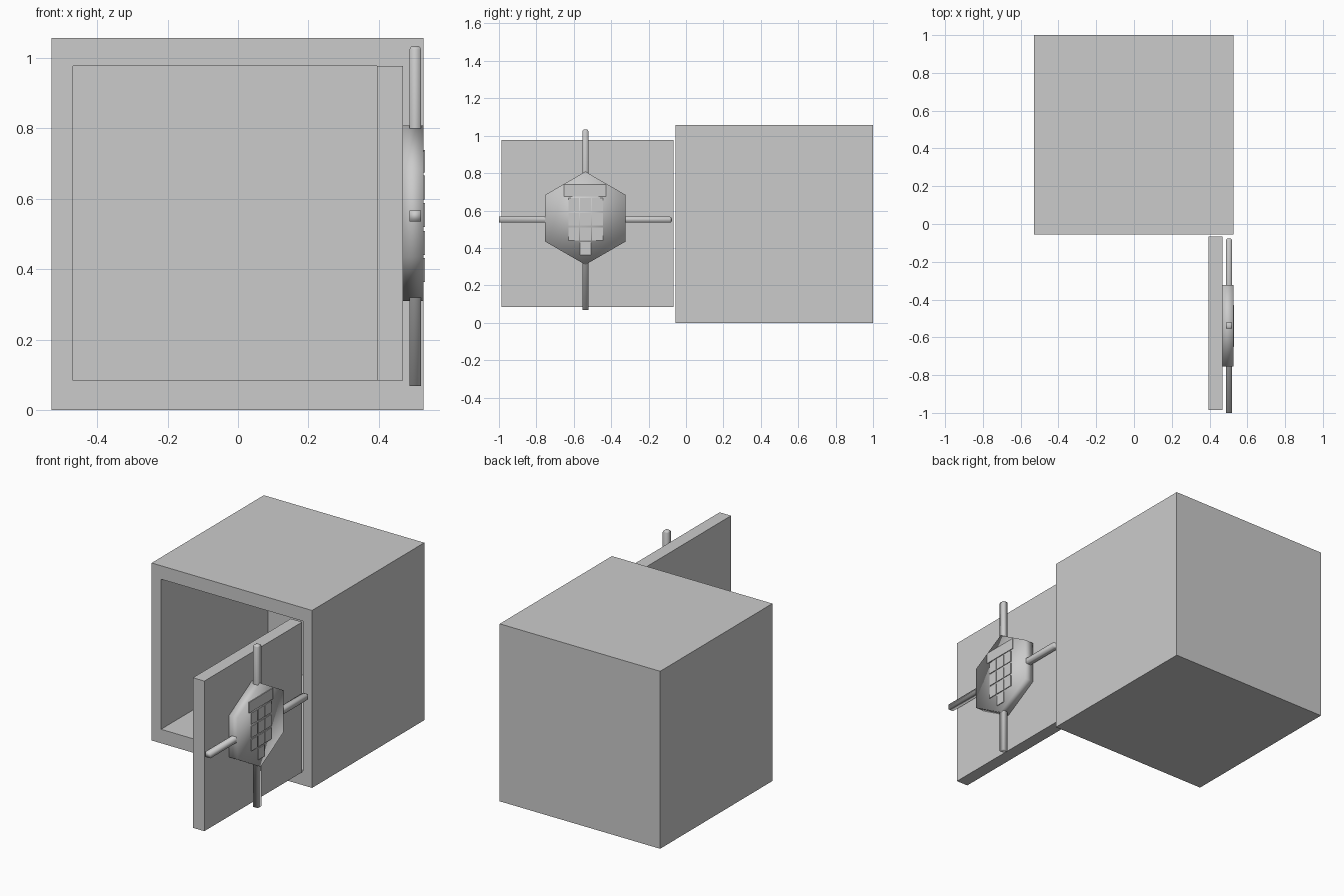
import bpy, bmesh, math
from mathutils import Matrix, Vector

if "Cube" in bpy.data.objects:
    bpy.data.objects.remove(bpy.data.objects["Cube"])


def finish(name, bm, smooth=False):
    bmesh.ops.recalc_face_normals(bm, faces=bm.faces[:])
    for f in bm.faces:
        f.smooth = smooth
    me = bpy.data.meshes.new(name)
    bm.to_mesh(me)
    bm.free()
    ob = bpy.data.objects.new(name, me)
    bpy.context.collection.objects.link(ob)
    return ob


def box_mesh(lo, hi):
    lo, hi = Vector(lo), Vector(hi)
    bm = bmesh.new()
    bmesh.ops.create_cube(bm, size=1, matrix=Matrix.Translation((lo + hi) / 2)
                          @ Matrix.Diagonal((*(hi - lo), 1)))
    return bm


def box(name, lo, hi):
    return finish(name, box_mesh(lo, hi))


# safe body: block whose front face is inset and pushed back into a cavity
bm = box_mesh((-0.53, -0.055, 0), (0.526, 1.0, 1.056))
front = min(bm.faces, key=lambda f: f.calc_center_median().y)
bmesh.ops.inset_region(bm, faces=[front], thickness=0.06)
for v in front.verts:
    v.co.x = math.copysign(0.468, v.co.x)
    v.co.z = 0.976 if v.co.z > 0.5 else 0.083
cavity = bmesh.ops.extrude_face_region(bm, geom=[front])["geom"]
for v in (g for g in cavity if isinstance(g, bmesh.types.BMVert)):
    v.co.y = 0.95
bmesh.ops.delete(bm, geom=[f for f in bm.faces if f == front], context="FACES")
finish("safe_body", bm)

# open door
box("door", (0.394, -0.986, 0.083), (0.469, -0.066, 0.976))

# six-sided lock hub, point up, softly shaded
HUB = Vector((0.497, -0.538, 0.559))
bm = bmesh.new()
bmesh.ops.create_cone(bm, cap_ends=True, segments=6, radius1=0.249, radius2=0.249,
                      depth=0.058, matrix=Matrix.Translation(HUB)
                      @ Matrix.Rotation(math.pi / 2, 4, "Y"))
# turn the hub if a flat side points up
if max(v.co.z for v in bm.verts) < HUB.z + 0.24:
    bmesh.ops.rotate(bm, verts=bm.verts[:], cent=HUB,
                     matrix=Matrix.Rotation(math.pi / 6, 3, "X"))
finish("lock_hub", bm, smooth=True)


# handle bars: square rods through the hub with one rounded end
def bar(name, axis, lo, hi):
    r = 0.016
    a, b = Vector((0.503, -0.538, 0.551)), Vector((0.503, -0.538, 0.551))
    a -= Vector((r, r, r))
    b += Vector((r, r, r))
    a[axis], b[axis] = lo, hi
    bm = box_mesh(a, b)
    end = max(bm.faces, key=lambda f: f.calc_center_median()[axis])
    bmesh.ops.bevel(bm, geom=end.edges[:], offset=0.011, segments=3,
                    profile=0.5, affect="EDGES")
    return finish(name, bm, smooth=True)


bar("vertical_handle_bar", 2, 0.068, 1.034)
bar("horizontal_handle_bar", 1, -1.0, -0.076)

# keypad: screen, three rows of three keys, single bottom key
X0, X1 = 0.52, 0.5305
box("keypad_screen", (X0, -0.652, 0.674), (X1, -0.428, 0.738))


def key(name, y, z):
    box(name, (X0, y - 0.0285, z - 0.034), (X1, y + 0.0285, z + 0.034))


for row in range(3):
    for col in range(3):
        key(f"key_{row}_{col}", -0.601 + 0.064 * col, 0.632 - 0.079 * row)
key("key_bottom", -0.537, 0.397)
